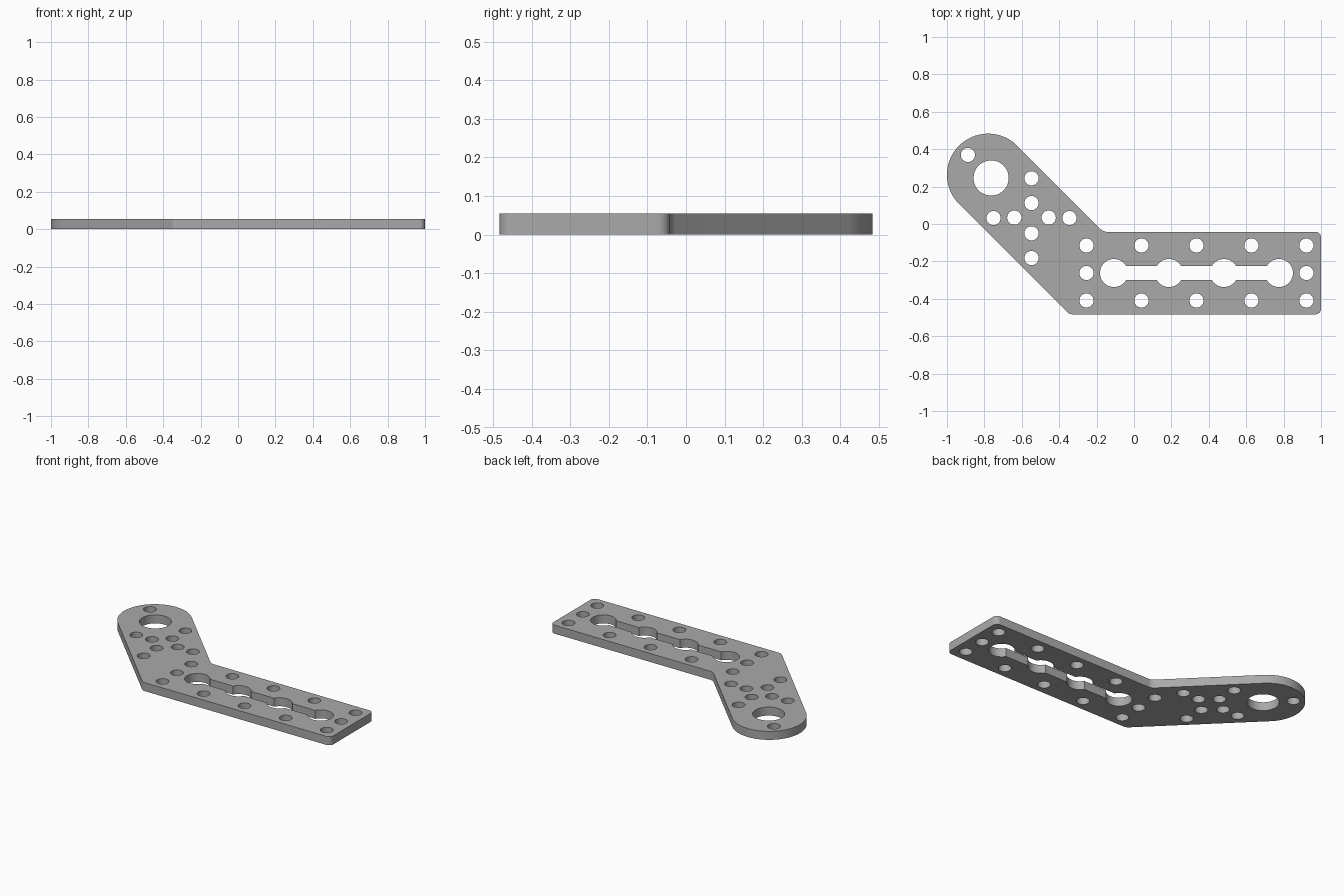
import bpy, math
from mathutils import Vector

if "Cube" in bpy.data.objects:
    bpy.data.objects.remove(bpy.data.objects["Cube"])

THICK = 0.055
MID_Y = -0.262          # centre line of the straight bar
PITCH = 0.294           # spacing of the hole pattern along the bar


def arc(cx, cy, r, a0, a1, n):
    """Points on an arc, angles in degrees."""
    angles = [math.radians(a0 + (a1 - a0) * i / n) for i in range(n + 1)]
    return [(cx + r * math.cos(a), cy + r * math.sin(a)) for a in angles]


def circle(cx, cy, r, n=48):
    return arc(cx, cy, r, 0, 360, n)[:-1]


def fillet(prev, corner, nxt, r, n=8):
    """Round a corner between two straight edges."""
    p, c, q = Vector(prev), Vector(corner), Vector(nxt)
    u, v = (p - c).normalized(), (q - c).normalized()
    half = u.angle(v) / 2
    centre = c + (u + v).normalized() * (r / math.sin(half))
    a = c + u * (r / math.tan(half)) - centre
    b = c + v * (r / math.tan(half)) - centre
    sweep = math.atan2(a.x * b.y - a.y * b.x, a.dot(b))
    start = math.degrees(math.atan2(a.y, a.x))
    return arc(centre.x, centre.y, r, start, start + math.degrees(sweep), n)


# Plate outline: round arm end, then the bent bar with rounded corners
outline = arc(-0.78, 0.263, 0.22, 45, 225, 48)
corners = [((-0.345, -0.483), 0.04), ((1.0, -0.483), 0.03),
           ((1.0, -0.042), 0.03), ((-0.164, -0.042), 0.05)]
path = [outline[-1]] + [c for c, r in corners] + [outline[0]]
for i, (c, r) in enumerate(corners):
    outline += fillet(path[i], c, path[i + 2], r)

# Keyhole slot: four circles joined by a narrow channel
SLOT_R, SLOT_HALF = 0.075, 0.0375
open_angle = math.degrees(math.asin(SLOT_HALF / SLOT_R))
slot_x = [-0.107 + PITCH * i for i in range(4)]
slot = []
for x in slot_x[:-1]:
    start = 180 + open_angle if x > slot_x[0] else 180
    slot += arc(x, MID_Y, SLOT_R, start, 360 - open_angle, 20)
slot += arc(slot_x[-1], MID_Y, SLOT_R, 180 + open_angle, 540 - open_angle, 40)
for x in reversed(slot_x[:-1]):
    end = 180 - open_angle if x > slot_x[0] else 180
    slot += arc(x, MID_Y, SLOT_R, open_angle, end, 20)
slot.pop()

# Small round holes along the bar, at the arm tip and in a cross on the arm
small = [(-0.254 + PITCH * i, MID_Y + s * PITCH / 2) for i in range(5) for s in (-1, 1)]
small += [(-0.254, MID_Y), (-0.254 + PITCH * 4, MID_Y), (-0.888, 0.369)]
for s in (-1, 1):
    small += [(-0.548 + s * 0.203, 0.032), (-0.548 + s * 0.092, 0.034),
              (-0.548, 0.031 + s * 0.213), (-0.548, 0.031 + s * 0.081)]

loops = [outline, slot, circle(-0.764, 0.246, 0.094)]
loops += [circle(x, y, 0.038, 32) for x, y in small]

# Filled flat curve, thickened
curve = bpy.data.curves.new("bracket_profile", 'CURVE')
curve.dimensions = '2D'
curve.fill_mode = 'BOTH'
curve.extrude = THICK / 2
for pts in loops:
    spline = curve.splines.new('POLY')
    spline.points.add(len(pts) - 1)
    for point, (x, y) in zip(spline.points, pts):
        point.co = (x, y, 0, 1)
    spline.use_cyclic_u = True
plate = bpy.data.objects.new("bracket_plate", curve)
bpy.context.collection.objects.link(plate)
plate.location.z = THICK / 2

# Convert to a welded mesh with smooth hole walls and sharp rims
bpy.context.view_layer.objects.active = plate
plate.select_set(True)
bpy.ops.object.convert(target='MESH')
bpy.ops.object.mode_set(mode='EDIT')
bpy.ops.mesh.select_all(action='SELECT')
bpy.ops.mesh.remove_doubles(threshold=0.0005)
bpy.ops.mesh.normals_make_consistent(inside=False)
bpy.ops.object.mode_set(mode='OBJECT')
bpy.ops.object.shade_smooth_by_angle(angle=math.radians(30))

metal = bpy.data.materials.new("grey_metal")
metal.diffuse_color = (0.40, 0.40, 0.40, 1)
metal.use_nodes = True
metal.node_tree.nodes["Principled BSDF"].inputs["Base Color"].default_value = metal.diffuse_color
plate.data.materials.clear()
plate.data.materials.append(metal)
